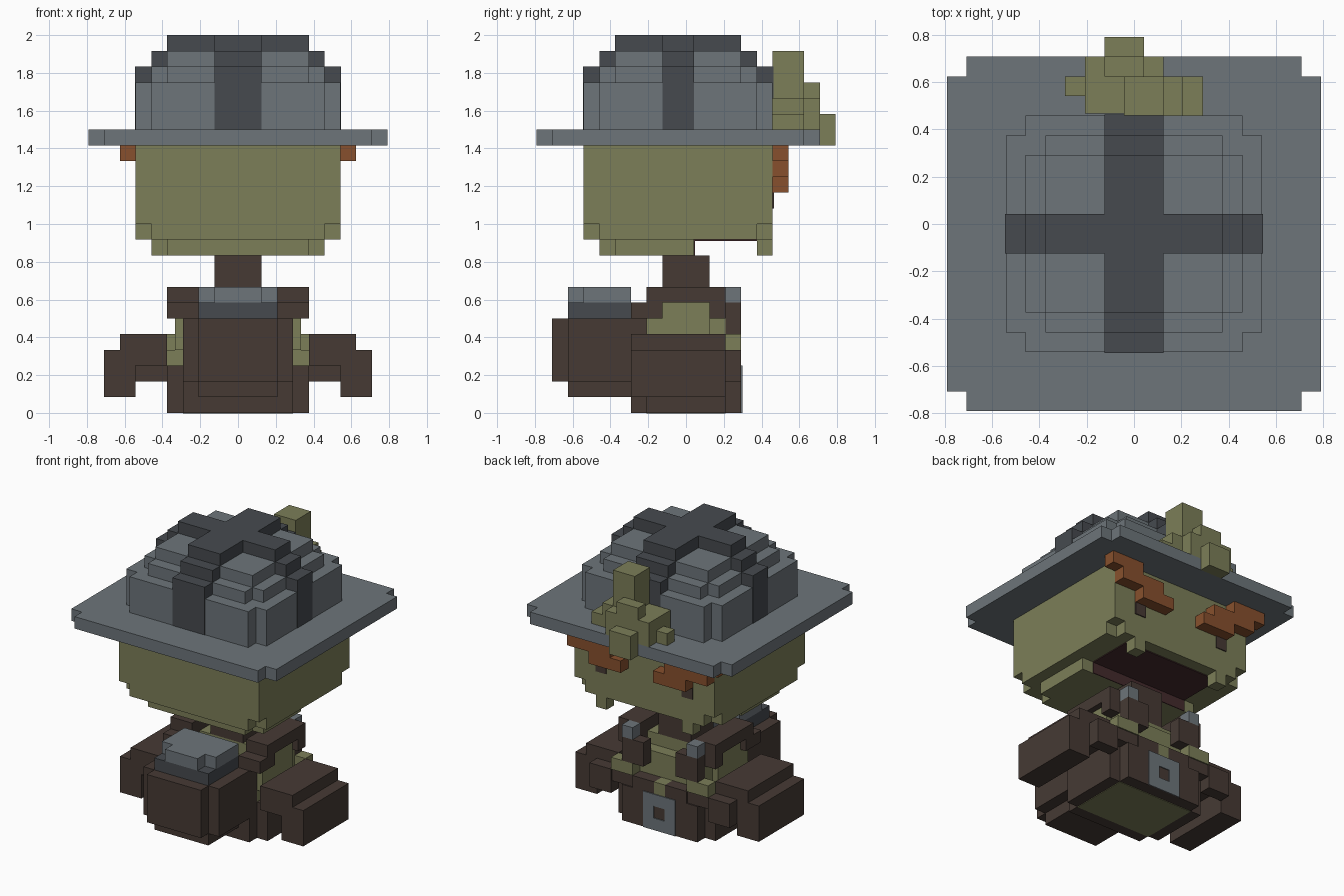
import bpy
import bmesh
from mathutils import Vector

UNIT = 1 / 12  # size of one cube of the blocky grid

default_cube = bpy.data.objects.get("Cube")
if default_cube:
    bpy.data.objects.remove(default_cube, do_unlink=True)


def make_material(name, red, green, blue):
    """Flat material from 0-255 display values."""
    def linear(value):
        value /= 255
        return value / 12.92 if value <= 0.04 else ((value + 0.055) / 1.055) ** 2.4
    colour = (linear(red), linear(green), linear(blue), 1)
    material = bpy.data.materials.new(name)
    material.use_nodes = True
    material.diffuse_color = colour
    shader = material.node_tree.nodes["Principled BSDF"]
    shader.inputs["Base Color"].default_value = colour
    shader.inputs["Roughness"].default_value = 0.9
    return material


olive_skin = make_material("olive skin", 124, 126, 88)
steel_grey = make_material("steel grey", 109, 117, 122)
dark_steel = make_material("dark steel", 70, 74, 79)
rust_orange = make_material("rust orange", 135, 80, 45)
brown_cloth = make_material("brown cloth", 70, 58, 52)
mouth_maroon = make_material("mouth maroon", 68, 42, 44)


def span(x, y, z):
    """A box given by its three (low, high) ranges in grid units."""
    return x, y, z


def wide(half):
    return -half, half


def notched(x, y, z):
    """A slab with one cube missing at each upright corner."""
    (x0, x1), (y0, y1) = x, y
    return [span((x0 + 1, x1 - 1), y, z), span(x, (y0 + 1, y1 - 1), z)]


def build(name, material, boxes, mirror=False):
    """Joins boxes into one part, optionally mirrored across x."""
    bm = bmesh.new()
    sides = (1, -1) if mirror else (1,)
    for side in sides:
        for box in boxes:
            low = Vector([r[0] for r in box]) * UNIT
            high = Vector([r[1] for r in box]) * UNIT
            middle, size = (low + high) / 2, high - low
            made = bmesh.ops.create_cube(bm, size=1)
            for vert in made["verts"]:
                vert.co = Vector([m + c * s for m, c, s in zip(middle, vert.co, size)])
                vert.co.x *= side
            if side < 0:
                faces = list({f for v in made["verts"] for f in v.link_faces})
                bmesh.ops.reverse_faces(bm, faces=faces)
    mesh = bpy.data.meshes.new(name)
    bm.to_mesh(mesh)
    bm.free()
    mesh.materials.append(material)
    part = bpy.data.objects.new(name, mesh)
    bpy.context.collection.objects.link(part)
    return part


# Helmet: wide brim and stepped dome
build("helmet_brim", steel_grey, notched(wide(9.5), (-9.5, 8.5), (17, 18)))
dome = notched(wide(6.5), (-6.5, 5.5), (18, 21))
dome += notched(wide(5.5), (-5.5, 4.5), (21, 22))
dome += [span(wide(4.5), (-4.5, 3.5), (22, 23))]
build("helmet_dome", steel_grey, dome)

# Helmet ridges: a stepped cross over the dome, a hair proud of its walls
ridges = []
for reach, low, high in ((6.55, 18, 22), (5.5, 22, 23), (4.5, 23, 24)):
    ridges.append(span(wide(1.5), (-reach, reach - 1), (low, high)))
    ridges.append(span(wide(reach), (-1.5, 0.5), (low, high)))
build("helmet_ridges", dark_steel, ridges)

# Green growth standing on the brim
build("brim_growth", olive_skin, [
    span((-0.5, 1.5), (5.5, 7.5), (18, 23)),
    span((-2.5, 1.5), (5.6, 8.5), (18, 20)),
    span((-1.5, 0.5), (7.5, 8.5), (18, 21)),
    span((-1.5, 0.5), (8.5, 9.5), (17, 19)),
    span((-3.5, -2.5), (6.5, 7.5), (18, 19)),
    span((1.5, 2.5), (5.5, 7.5), (18, 20)),
    span((2.5, 3.5), (5.5, 7.5), (18, 19)),
])

# Head with lower jaw and two fangs
head = notched(wide(6.5), (-6.5, 5.5), (11, 12))
head += [span(wide(6.5), (-6.5, 5.5), (12, 17))]
build("head", olive_skin, head)
build("jaw", olive_skin, [
    span(wide(5.5), (-4.5, 0.5), (10, 11)),
    span(wide(4.5), (-5.5, 0.5), (10, 11)),
])
build("fangs", olive_skin, [span((3.5, 4.5), (4.5, 5.5), (10, 11))], mirror=True)
build("mouth", mouth_maroon, [
    span(wide(4.5), (0.5, 4.5), (10.92, 11.1)),
    span(wide(4.5), (0.5, 0.58), (10, 11)),
])

# Face: slanted orange brows with a small dark mark beneath each
build("brows", rust_orange, [
    span((4.5, 7.5), (5.5, 6.5), (16, 17)),
    span((2.5, 6.5), (5.5, 6.5), (15, 16)),
    span((1.5, 4.5), (5.5, 6.5), (14, 15)),
], mirror=True)
build("eye_marks", brown_cloth, [span((3.5, 4.5), (5.5, 5.58), (13, 14))], mirror=True)

# Neck and torso
build("neck", brown_cloth, [span(wide(1.5), wide(1.5), (7, 10))])
build("torso", olive_skin, [
    span(wide(3.5), wide(2.5), (3, 6)),
    span(wide(3.5), wide(1.5), (6, 7)),
    span(wide(4.5), (-1.5, 2.5), (3, 4)),
    span(wide(4), (-2.5, 1.5), (4, 6)),
    span(wide(4), wide(1.5), (6, 7)),
    span(wide(0.5), (2.5, 3.5), (3, 4)),
])

# Skirt of the tunic with a green underside
build("tunic_skirt", brown_cloth, [
    span(wide(4.5), (-2.5, 2.5), (0, 3)),
    span(wide(3.5), (-3.5, 3.5), (0, 3)),
])
build("underside", olive_skin, [span(wide(3.5), wide(2.5), (-0.05, 0.05))])

# Tunic chest panels and shoulder straps
build("tunic_chest", brown_cloth, [
    span((0.5, 2.5), (2.5, 3.5), (3, 4)),
    span((1.5, 3.5), (2.5, 3.5), (5, 7)),
    span((2.5, 4.5), (2.5, 3.4), (3, 4)),
], mirror=True)
build("shoulder_straps", brown_cloth, [
    span((2.5, 4.5), wide(2.5), (7, 8)),
    span((2.5, 4.5), (-3.5, -1.5), (6, 7)),
    span((2.5, 4.5), (1.5, 2.5), (6, 7)),
    span((2.5, 3.5), (-3.5, -2.5), (5, 6)),
], mirror=True)
build("strap_buckles", steel_grey, [span((2.5, 3.5), (2.5, 3.5), (7, 8))], mirror=True)
build("chest_knobs", olive_skin, [span((2.5, 4.5), (2.5, 3.5), (4, 5))], mirror=True)

# Belt buckle: square frame plate
build("belt_buckle", steel_grey, [
    span((0.5, 1.5), (3.5, 3.58), (0, 3)),
    span((0, 0.5), (3.5, 3.58), (0, 1)),
    span((0, 0.5), (3.5, 3.58), (2, 3)),
], mirror=True)

# Sleeves: big side blocks with a thumb
build("sleeves", brown_cloth, [
    span((4.5, 7.5), (-3.5, 2.5), (4, 5)),
    span((4.5, 8.5), (-3.5, 2.5), (3, 4)),
    span((6.5, 8.5), (-3.5, 2.5), (1, 3)),
    span((4.5, 6.5), (2.5, 3.5), (2, 4)),
], mirror=True)

# Backpack with a bedroll on top
build("backpack", brown_cloth, [
    span(wide(3.5), (-7.5, -2.5), (2, 6)),
    span(wide(2.5), (-7.5, -2.5), (1, 2)),
    span(wide(2.5), (-8.5, -7.5), (2, 6)),
])
build("bedroll_base", dark_steel, [span(wide(2.5), (-7.5, -3.5), (6, 7))])
build("bedroll_top", steel_grey, [
    span(wide(2.5), (-6.5, -3.5), (7, 8)),
    span(wide(1.5), (-7.5, -6.5), (7, 8)),
])
